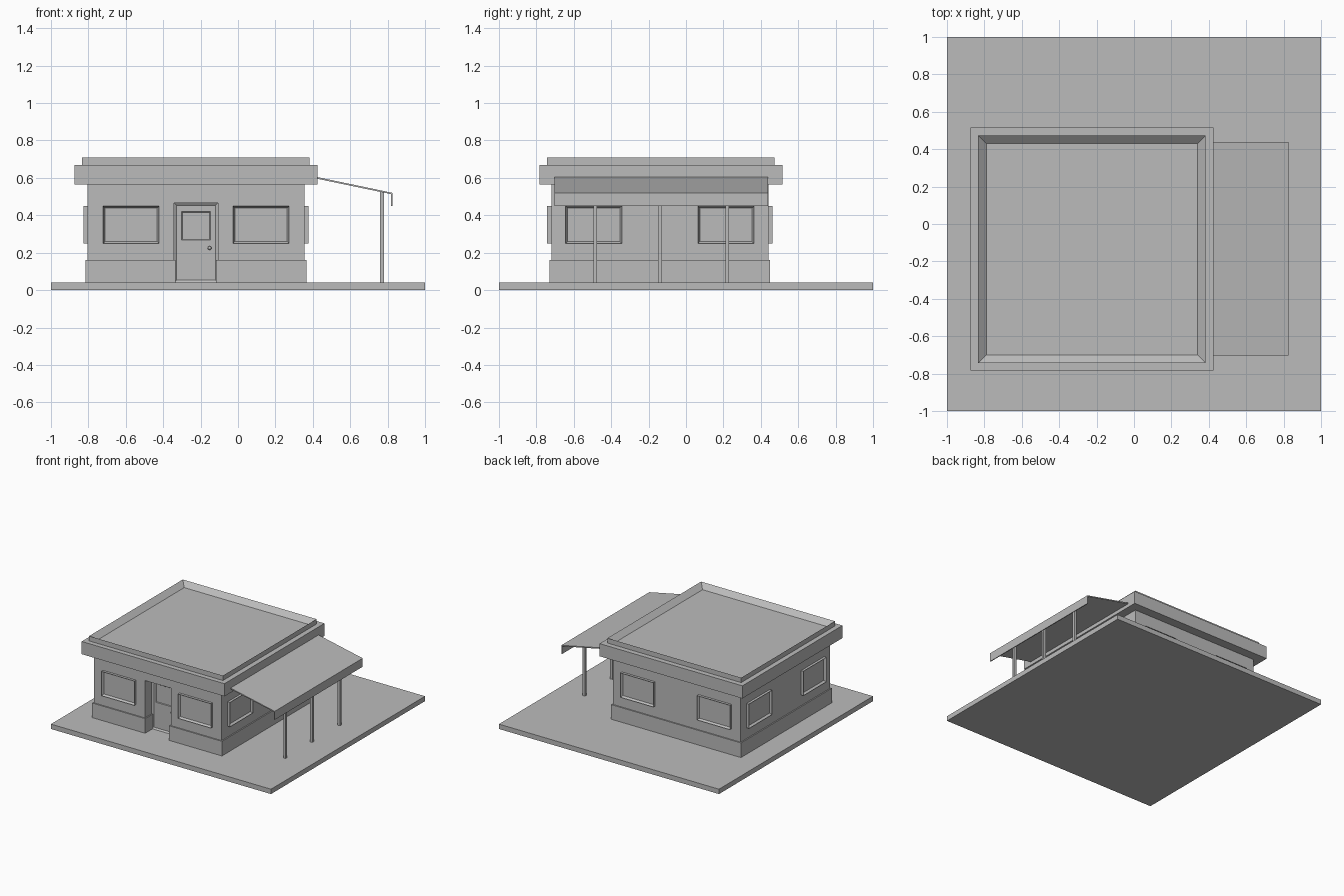
import bpy
import bmesh
from mathutils import Vector

cube = bpy.data.objects.get("Cube")
if cube:
    bpy.data.objects.remove(cube, do_unlink=True)

grey = bpy.data.materials.new("plain grey")
grey.use_nodes = True
COLOUR = (0.5, 0.5, 0.5, 1)
grey.diffuse_color = COLOUR
grey.node_tree.nodes["Principled BSDF"].inputs["Base Color"].default_value = COLOUR


def finish(name, bm):
    bmesh.ops.recalc_face_normals(bm, faces=bm.faces)
    mesh = bpy.data.meshes.new(name)
    bm.to_mesh(mesh)
    bm.free()
    mesh.materials.append(grey)
    obj = bpy.data.objects.new(name, mesh)
    bpy.context.collection.objects.link(obj)
    return obj


def prism(name, points, offset):
    """Extrude a closed outline along an offset vector."""
    bm = bmesh.new()
    face = bm.faces.new([bm.verts.new(p) for p in points])
    new = bmesh.ops.extrude_face_region(bm, geom=[face])["geom"]
    moved = [v for v in new if isinstance(v, bmesh.types.BMVert)]
    bmesh.ops.translate(bm, verts=moved, vec=offset)
    # the extrude keeps the starting face, so the solid is closed
    return finish(name, bm)


def box(name, x, y, z, facing=None, rim=0, depth=0):
    """Box from ranges; optionally sink a rimmed panel into one side."""
    bm = bmesh.new()
    bmesh.ops.create_cube(bm, size=1)
    for v in bm.verts:
        v.co = [lo + (c + 0.5) * (hi - lo) for c, (lo, hi) in zip(v.co, (x, y, z))]
    if facing:
        bm.normal_update()
        side = [f for f in bm.faces if f.normal.dot(Vector(facing)) > 0.9]
        bmesh.ops.inset_individual(bm, faces=side, thickness=rim, depth=-depth)
    return finish(name, bm)


def notched(name, x, y, z, gap, back):
    """Block with the doorway recess cut into its front."""
    outline = [(x[0], y[0]), (gap[0], y[0]), (gap[0], back), (gap[1], back),
               (gap[1], y[0]), (x[1], y[0]), (x[1], y[1]), (x[0], y[1])]
    return prism(name, [(a, b, z[0]) for a, b in outline], (0, 0, z[1] - z[0]))


# Ground slab, plinth and walls
WX, WY = (-0.805, 0.355), (-0.72, 0.44)
DOOR_BACK = -0.62
box("ground_slab", (-1, 1), (-1, 1), (0, 0.04))
notched("plinth", (-0.815, 0.365), (-0.73, 0.45), (0.04, 0.16), (-0.333, -0.117), DOOR_BACK)
notched("walls", WX, WY, (0.04, 0.467), (-0.342, -0.107), DOOR_BACK)
box("upper_walls", WX, WY, (0.467, 0.566))

# Flat roof with a raised rim
box("roof_slab", (-0.873, 0.425), (-0.783, 0.515), (0.566, 0.67))
box("roof_parapet", (-0.833, 0.383), (-0.743, 0.473), (0.67, 0.71), (0, 0, 1), 0.062, 0.038)

# Door in its recess
box("door_frame", (-0.342, -0.107), (-0.635, -0.61), (0.04, 0.467), (0, -1, 0), 0.02, 0.01)
box("door_leaf", (-0.318, -0.126), (-0.63, -0.61), (0.055, 0.45))
box("door_glass", (-0.302, -0.147), (-0.635, -0.625), (0.267, 0.42), (0, -1, 0), 0.006, 0.004)
bm = bmesh.new()
bmesh.ops.create_uvsphere(bm, u_segments=16, v_segments=8, radius=0.01)
bmesh.ops.translate(bm, verts=bm.verts, vec=(-0.152, -0.642, 0.225))
for f in bm.faces:
    f.smooth = True
finish("door_knob", bm)

# Two framed windows on each wall
WZ, OUT, RIM, SINK = (0.249, 0.449), 0.022, 0.015, 0.018
for i, start in enumerate((-0.722, -0.027)):
    span = (start, start + 0.3)
    box(f"front_window_{i}", span, (WY[0] - OUT, WY[0] + 0.01), WZ, (0, -1, 0), RIM, SINK)
    box(f"back_window_{i}", span, (WY[1] - 0.01, WY[1] + OUT), WZ, (0, 1, 0), RIM, SINK)
for i, start in enumerate((-0.643, 0.063)):
    span = (start, start + 0.3)
    box(f"right_window_{i}", (WX[0] - OUT, WX[0] + 0.01), span, WZ, (-1, 0, 0), RIM, SINK)
    box(f"left_window_{i}", (WX[1] - 0.01, WX[1] + OUT), span, WZ, (1, 0, 0), RIM, SINK)

# Sloping side canopy with a hanging lip, on three posts
section = [(0.42, 0.605), (0.826, 0.52), (0.826, 0.45), (0.819, 0.45),
           (0.819, 0.513), (0.42, 0.596)]
prism("canopy", [(x, -0.703, z) for x, z in section], (0, 1.142, 0))
for i, y in enumerate((-0.485, -0.139, 0.22)):
    box(f"canopy_post_{i}", (0.758, 0.78), (y - 0.01, y + 0.01), (0.04, 0.525))
